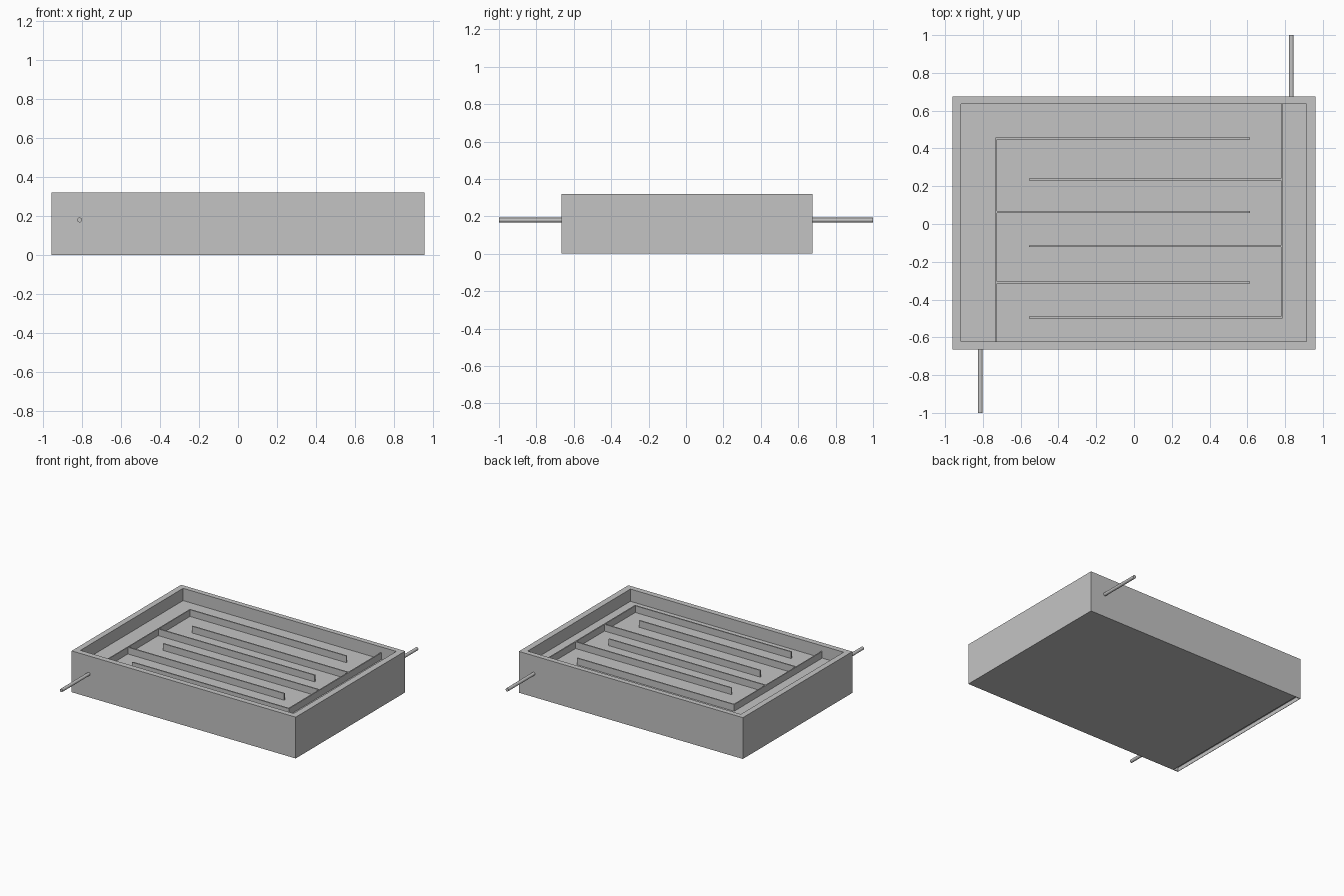
import bpy
import bmesh
from math import radians
from mathutils import Matrix

cube = bpy.data.objects.get("Cube")
if cube:
    bpy.data.objects.remove(cube)

grey = bpy.data.materials.new("plain_grey")
grey.use_nodes = True
grey.diffuse_color = (0.55, 0.55, 0.55, 1)
grey.node_tree.nodes["Principled BSDF"].inputs["Base Color"].default_value = grey.diffuse_color


def finish(name, bm):
    bmesh.ops.recalc_face_normals(bm, faces=bm.faces)
    mesh = bpy.data.meshes.new(name)
    bm.to_mesh(mesh)
    bm.free()
    mesh.materials.append(grey)
    obj = bpy.data.objects.new(name, mesh)
    bpy.context.collection.objects.link(obj)
    return obj


def box(name, x, y, z):
    """Box from the low and high limit on each axis."""
    size = [b - a for a, b in (x, y, z)]
    mid = [(a + b) / 2 for a, b in (x, y, z)]
    bm = bmesh.new()
    bmesh.ops.create_cube(bm, size=1, matrix=Matrix.Translation(mid) @ Matrix.Diagonal((*size, 1)))
    return finish(name, bm)


def cut(target, cutter):
    mod = target.modifiers.new(cutter.name, "BOOLEAN")
    mod.operation = "DIFFERENCE"
    mod.solver = "EXACT"
    mod.object = cutter
    cutter.hide_render = True
    cutter.hide_set(True)


def pipe(name, x, y0, y1):
    bm = bmesh.new()
    place = Matrix.Translation((x, (y0 + y1) / 2, 0.18)) @ Matrix.Rotation(radians(90), 4, "X")
    bmesh.ops.create_cone(bm, cap_ends=True, segments=20, radius1=0.0125, radius2=0.0125,
                          depth=abs(y1 - y0), matrix=place)
    obj = finish(name, bm)
    bpy.context.view_layer.objects.active = obj
    bpy.ops.object.select_all(action="DESELECT")
    obj.select_set(True)
    bpy.ops.object.shade_smooth_by_angle(angle=radians(40))


FLOOR, BAFFLE_TOP = 0.225, 0.277

# Tray body with its basin and the narrow slot under one end
tray = box("tray_body", (-0.96, 0.96), (-0.665, 0.675), (0, 0.32))
cut(tray, box("basin_cutter", (-0.915, 0.912), (-0.622, 0.635), (FLOOR, 0.5)))
cut(tray, box("slot_cutter", (-0.957, -0.917), (-0.66, 0.67), (-0.1, 0.03)))

# Two long walls, each carrying three baffles that interleave
height = (FLOOR - 0.01, BAFFLE_TOP)
box("right_spine", (-0.732, -0.724), (-0.63, 0.457), height)
box("left_spine", (0.778, 0.787), (-0.5, 0.64), height)
for i, y in enumerate((0.452, 0.063, -0.309)):
    box(f"right_baffle_{i + 1}", (-0.728, 0.615), (y - 0.005, y + 0.005), height)
for i, y in enumerate((0.236, -0.118, -0.495)):
    box(f"left_baffle_{i + 1}", (-0.557, 0.782), (y - 0.005, y + 0.005), height)

# Inlet and outlet pipes
pipe("front_pipe", -0.814, -1.0, -0.65)
pipe("back_pipe", 0.833, 0.66, 1.0)
